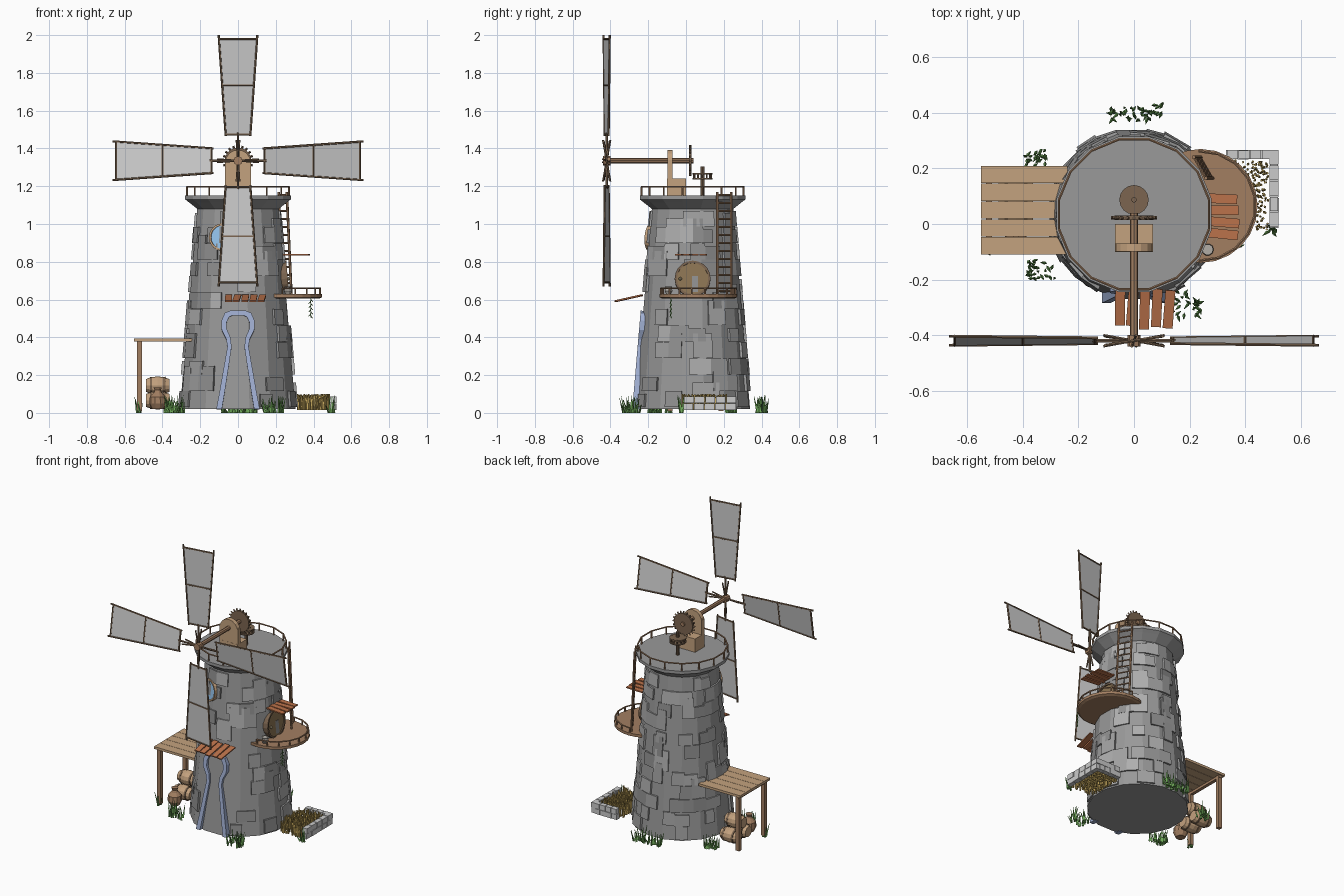
import bpy, bmesh, random
from math import pi, sin, cos, radians
from mathutils import Matrix, Vector

if "Cube" in bpy.data.objects:
    bpy.data.objects.remove(bpy.data.objects["Cube"])

random.seed(4)
CY = 0.035                                   # tower axis y
WOOD, DARK, LIGHT = (.36, .21, .12), (.2, .13, .08), (.55, .36, .21)
RED, GREEN, BLUE = (.5, .17, .07), (.16, .4, .1), (.36, .44, .66)
mats = {}


def finish(name, bm, col=None):
    bmesh.ops.recalc_face_normals(bm, faces=bm.faces)
    me = bpy.data.meshes.new(name)
    bm.to_mesh(me)
    bm.free()
    ob = bpy.data.objects.new(name, me)
    bpy.context.collection.objects.link(ob)
    if col:
        if col not in mats:
            mats[col] = bpy.data.materials.new("colour_%d" % len(mats))
            mats[col].diffuse_color = (*col, 1)
        me.materials.append(mats[col])
    return ob


def box(bm, loc, size, rot=Matrix()):
    m = Matrix.Translation(loc) @ rot @ Matrix.Diagonal((*size, 1))
    bmesh.ops.create_cube(bm, size=1, matrix=m)


def rod(bm, p, q, r, n=6, r2=None):
    p, q = Vector(p), Vector(q)
    d = q - p
    m = Matrix.Translation((p + q) / 2) @ d.to_track_quat('Z', 'Y').to_matrix().to_4x4()
    bmesh.ops.create_cone(bm, cap_ends=True, segments=n, radius1=r,
                          radius2=r if r2 is None else r2, depth=d.length, matrix=m)


def lathe(bm, prof, n, m=Matrix(), phase=0.0):
    rings = [[bm.verts.new(m @ Vector((r * cos(phase + 2 * pi * i / n), r * sin(phase + 2 * pi * i / n), z)))
              for i in range(n)] for r, z in prof]
    for a, b in zip(rings, rings[1:]):
        for i in range(n):
            bm.faces.new((a[i], a[(i + 1) % n], b[(i + 1) % n], b[i]))
    bm.faces.new(rings[0])
    bm.faces.new(rings[-1])


def hexa(bm, pts):                           # 4 back points then 4 front points
    v = [bm.verts.new(p) for p in pts]
    for f in ((0, 1, 2, 3), (4, 5, 6, 7), (0, 1, 5, 4), (1, 2, 6, 5), (2, 3, 7, 6), (3, 0, 4, 7)):
        bm.faces.new([v[i] for i in f])


def band(bm, m, outer, inner, y0, y1, closed=False):
    n = len(outer)
    for i in range(n if closed else n - 1):
        quad = [outer[i], outer[(i + 1) % n], inner[(i + 1) % n], inner[i]]
        hexa(bm, [m @ Vector((x, y, z)) for y in (y0, y1) for x, z in quad])


def rad(z):
    return 0.31 - 0.085 * (z - 0.02)


def wall(a, z):                              # local x along wall, y outward, z up the slope
    r = rad(z) * 0.985
    return (Matrix.Translation((r * cos(a), CY + r * sin(a), z)) @ Matrix.Rotation(a - pi / 2, 4, 'Z')
            @ Matrix.Rotation(0.085, 4, 'X'))


# tower with flared crown
bm = bmesh.new()
lathe(bm, [(.31, .02), (.22, 1.08), (.265, 1.115), (.285, 1.13), (.285, 1.15)], 16,
      Matrix.Translation((0, CY, 0)), pi / 16)
finish("tower", bm, (.32, .32, .32))

# raised stones in three shades
shades = [bmesh.new() for _ in range(3)]
for row in range(12):
    z0, a = .03 + row * .087, row * .37
    end = a + 2 * pi - .2
    while a < end:
        w = random.uniform(.2, .4)
        am = (a + w / 2) % (2 * pi)
        door = abs(am - 1.5 * pi) < .5 and z0 < .55
        if random.random() < .5 and not door:
            z1 = z0 + random.choice((.07, .085, .085, .13))
            z1 = min(z1, 1.07)
            pts = [Vector(((rad(z) + o) * cos(t), CY + (rad(z) + o) * sin(t), z))
                   for o in (-.03, .009) for t, z in ((a, z0), (a + w, z0), (a + w, z1), (a, z1))]
            hexa(random.choice(shades), pts)
        a += w
for i, (b, g) in enumerate(zip(shades, (.28, .36, .43))):
    finish("wall_stones_%d" % i, b, (g, g, g))


def railing(name, c, r, z0, z1, a0, a1, n):
    bm = bmesh.new()
    p = [Vector((c[0] + r * cos(a0 + (a1 - a0) * i / n), c[1] + r * sin(a0 + (a1 - a0) * i / n), 0))
         for i in range(n + 1)]
    for i, v in enumerate(p):
        rod(bm, v + Vector((0, 0, z0)), v + Vector((0, 0, z1)), .005)
        if i < n:
            rod(bm, v + Vector((0, 0, z1)), p[i + 1] + Vector((0, 0, z1)), .005)
    finish(name, bm, WOOD)


railing("roof_railing", (0, CY), .275, 1.145, 1.197, pi / 16, 2 * pi + pi / 16, 16)
railing("balcony_railing", (.24, .065), .197, .62, .66, -1.6, 1.6, 9)

# balcony platform
bm = bmesh.new()
lathe(bm, [(.19, .605), (.205, .612), (.205, .63)], 24, Matrix.Translation((.24, .065, 0)))
finish("balcony_floor", bm, WOOD)

# ladder
bm = bmesh.new()
rails = [((.283, .165, .62), (.258, .165, 1.17)), ((.24, .24, .62), (.215, .24, 1.17))]
for p, q in rails:
    rod(bm, p, q, .007)
for i in range(13):
    t = (i + .6) / 13
    rod(bm, *[Vector(p).lerp(Vector(q), t) for p, q in rails], .005)
finish("ladder", bm, WOOD)

# axle bearing, shaft and gears
bm = bmesh.new()
box(bm, (0, -.05, 1.195), (.135, .1, .09))
box(bm, (0, -.085, 1.245), (.135, .028, .19))
rod(bm, (0, -.099, 1.325), (0, -.071, 1.325), .0675, 16)
finish("axle_bearing", bm, LIGHT)
bm = bmesh.new()
rod(bm, (0, -.43, 1.335), (0, .04, 1.335), .014, 8)
rod(bm, (0, -.44, 1.335), (0, -.40, 1.335), .024, 8)
finish("axle", bm, WOOD)
bm = bmesh.new()
rod(bm, (0, .015, 1.335), (0, .03, 1.335), .07, 20)
for i in range(20):
    a = i * pi / 10
    d = Vector((cos(a), 0, sin(a)))
    rod(bm, Vector((0, .022, 1.335)) + d * .062, Vector((0, .022, 1.335)) + d * .082, .006, 4)
finish("vertical_gear", bm, DARK)
bm = bmesh.new()
rod(bm, (0, .087, 1.14), (0, .087, 1.305), .01, 8)
for z in (1.24, 1.265):
    rod(bm, (0, .087, z - .004), (0, .087, z + .004), .053, 16)
for i in range(12):
    a = i * pi / 6
    rod(bm, (.046 * cos(a), .087 + .046 * sin(a), 1.238), (.046 * cos(a), .087 + .046 * sin(a), 1.27), .005, 5)
finish("lantern_gear", bm, DARK)

# four sails
frame, cloth = bmesh.new(), bmesh.new()
for k in range(4):
    spin = Matrix.Translation((0, -.42, 1.335)) @ Matrix.Rotation(k * pi / 2, 4, 'Y')
    m = spin @ Matrix.Rotation(radians(9), 4, 'Z')

    def half(z):
        return .066 + (z - .135) * .071
    for s in (-1, 1):
        rod(frame, m @ Vector((s * half(.13), 0, .13)), m @ Vector((s * half(.665), 0, .665)), .006)
        rod(frame, spin @ Vector((0, 0, 0)), spin @ Vector((s * .008, s * .02, .11)), .005)
    for z in (.14, .4, .645):
        rod(frame, m @ Vector((-half(z), 0, z)), m @ Vector((half(z), 0, z)), .006)
    rod(frame, spin @ Vector((0, 0, 0)), spin @ Vector((0, 0, .15)), .007)
    hexa(cloth, [m @ Vector((s * half(z), y, z)) for y in (-.002, .002)
                 for s, z in ((-1, .14), (1, .14), (1, .645), (-1, .645))])
finish("sail_frames", frame, DARK)
finish("sail_cloths", cloth)

# keyhole front door frame
side = [(.115, 0), (.098, .09), (.072, .24), (.056, .33), (.062, .37), (.086, .42), (.087, .47), (.07, .51), (.04, .522)]
inn = [(.085, 0), (.07, .09), (.047, .24), (.034, .33), (.04, .38), (.06, .425), (.06, .46), (.048, .488), (.03, .497)]
mirror = lambda c: c + [(-x, z) for x, z in reversed(c)]
bm = bmesh.new()
band(bm, wall(-pi / 2, .02), mirror(side), mirror(inn), -.035, .014)
finish("front_door_frame", bm, BLUE)


# round window and round balcony door
def round_opening(name, a, z, r, t, panel, rim):
    m = wall(a, z)
    c = [(cos(i * pi / 10), sin(i * pi / 10)) for i in range(20)]
    bm = bmesh.new()
    band(bm, m, [(x * r, y * r) for x, y in c], [(x * (r - t), y * (r - t)) for x, y in c], -.03, .016, True)
    finish(name + "_frame", bm, rim)
    bm = bmesh.new()
    rod(bm, m @ Vector((0, -.03, 0)), m @ Vector((0, .009, 0)), r - t * .5, 20)
    finish(name + "_panel", bm, panel)


round_opening("window", -pi / 2 - .36, .93, .072, .01, (.3, .55, .85), LIGHT)
round_opening("balcony_door", 0, .71, .095, .012, (.27, .18, .09), DARK)
bm = bmesh.new()
bmesh.ops.create_icosphere(bm, subdivisions=1, radius=.01, matrix=Matrix.Translation((.268, -.03, .71)))
finish("door_knob", bm, (.6, .5, .3))

# plank awnings
bm = bmesh.new()
for i in range(5):
    x = -.05 + i * .044
    box(bm, (x, -.295 - random.uniform(0, .02), .607), (.036, .14, .008),
        Matrix.Rotation(random.uniform(-.1, .1), 4, 'Z') @ Matrix.Rotation(.22, 4, 'X'))
finish("front_awning", bm, RED)
bm = bmesh.new()
for i in range(4):
    box(bm, (.31, -.035 + i * .042, .837), (random.uniform(.11, .14), .034, .008),
        Matrix.Rotation(random.uniform(-.12, .12), 4, 'Z'))
finish("balcony_awning", bm, RED)

# lean-to shelter
bm = bmesh.new()
for i in range(5):
    box(bm, (-.395, -.078 + i * .064, .385), (.31, .062, .016))
finish("shelter_roof", bm, LIGHT)
bm = bmesh.new()
for y in (-.085, .185):
    box(bm, (-.522, y, .195), (.026, .026, .37))
box(bm, (-.522, .05, .37), (.022, .3, .018))
finish("shelter_posts", bm, WOOD)

# barrels, jug and balcony pot
barrel = [(.034, -.062), (.044, -.035), (.048, 0), (.044, .035), (.034, .062)]
bm, hoops = bmesh.new(), bmesh.new()
for y, z in ((.03, .066), (.128, .066), (.079, .145)):
    m = Matrix.Translation((-.425, y, z)) @ Matrix.Rotation(pi / 2, 4, 'Y')
    lathe(bm, barrel, 12, m)
    for s in (-.035, .035):
        lathe(hoops, [(.0455, s - .006), (.0465, s + .006)], 12, m)
finish("barrels", bm, LIGHT)
finish("barrel_hoops", hoops, DARK)
bm = bmesh.new()
lathe(bm, [(.03, .02), (.045, .05), (.042, .085), (.02, .11), (.016, .12), (.022, .135)], 10,
      Matrix.Translation((-.425, -.065, 0)))
finish("jug", bm, WOOD)
bm = bmesh.new()
lathe(bm, [(.014, .63), (.022, .645), (.016, .662), (.02, .668)], 10, Matrix.Translation((.265, -.092, 0)))
finish("balcony_pot", bm, (.45, .42, .38))

# low stone wall
bm = bmesh.new()
for lvl in range(2):
    for i in range(5):
        z, t = .033 + lvl * .036, random.uniform(.028, .036)
        box(bm, (.504, .012 + i * .056 + lvl * .004, z), (t, .052, .034))
        if i < 4:
            box(bm, (.35 + i * .042 + lvl * .004, .25, z), (.039, t, .034))
finish("low_wall", bm, (.58, .58, .58))

# straw stalks
bm = bmesh.new()
for _ in range(330):
    x, y = random.uniform(.315, .482), random.uniform(-.02, .225)
    rod(bm, (x, y, .015), (x + random.uniform(-.006, .006), y + random.uniform(-.006, .006),
                           random.uniform(.07, .1)), .004, 4)
finish("straw", bm, (.62, .43, .12))

# grass tufts and hanging vine
bm = bmesh.new()
for cx, cy, sx, sy, n in ((-.335, -.165, .05, .035, 28), (-.355, .24, .035, .03, 22), (0, .4, .1, .03, 45),
                          (.19, -.29, .05, .045, 32), (.5, -.025, .02, .012, 8), (-.53, -.09, .015, .02, 8)):
    for _ in range(n):
        x, y = cx + random.uniform(-sx, sx), cy + random.uniform(-sy, sy)
        rod(bm, (x, y, 0), (x + random.uniform(-.02, .02), y + random.uniform(-.02, .02),
                            random.uniform(.04, .095)), .007, 3, .001)
finish("grass", bm, GREEN)
bm = bmesh.new()
for i in range(9):
    z = .6 - i * .011
    s = .012 * (-1) ** i
    rod(bm, (.385, -.08, z), (.385 + s, -.08 + s / 2, z - .012), .004, 4, .001)
rod(bm, (.385, -.08, .61), (.385, -.08, .505), .0015, 4)
finish("vine", bm, GREEN)

for m in bpy.data.materials:
    if m.users and not m.is_grease_pencil:
        m.use_nodes = True
        m.node_tree.nodes["Principled BSDF"].inputs["Base Color"].default_value = m.diffuse_color
